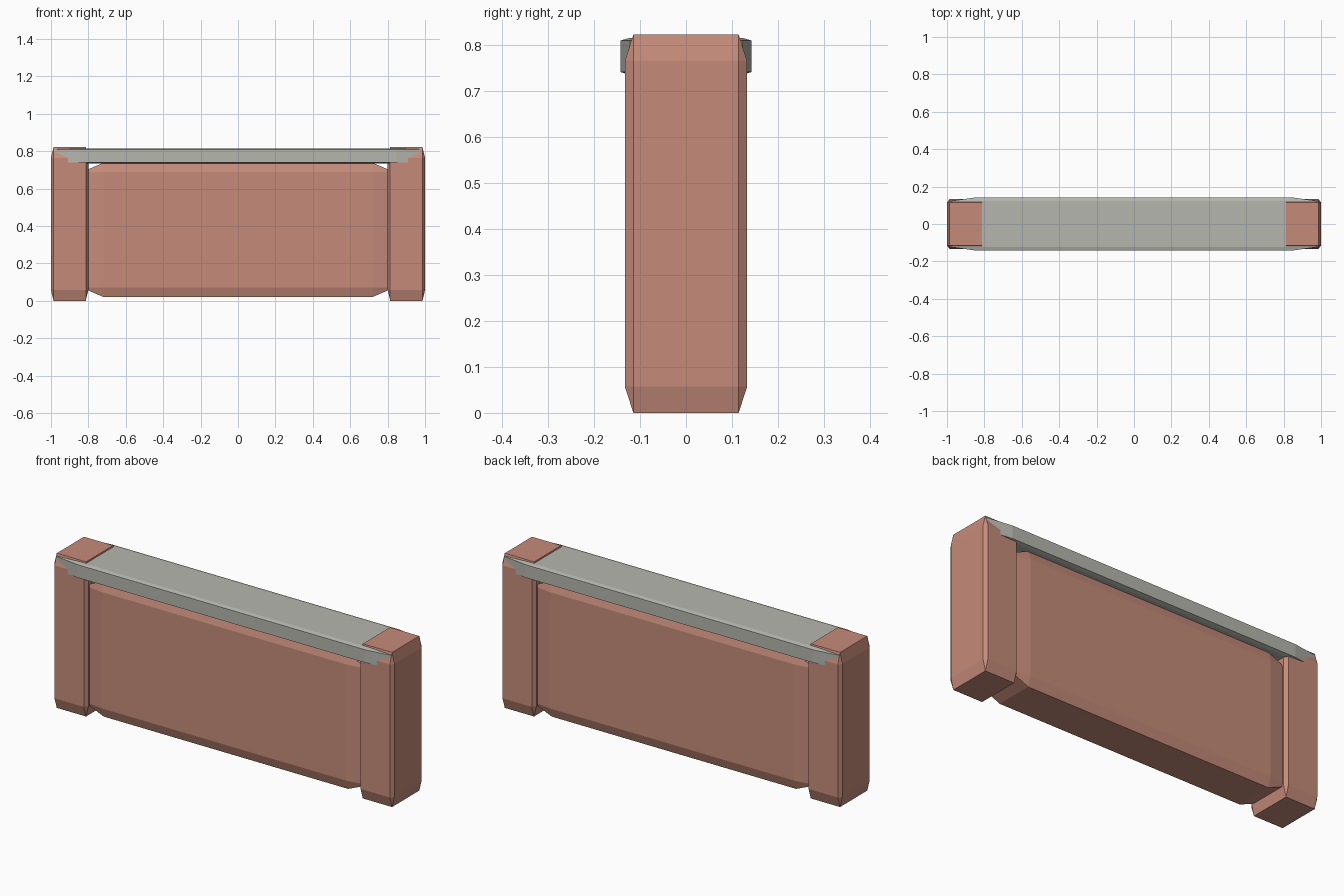
import bpy
import bmesh

cube = bpy.data.objects.get("Cube")
if cube:
    bpy.data.objects.remove(cube, do_unlink=True)


def make_material(name, rgb):
    mat = bpy.data.materials.new(name)
    mat.use_nodes = True
    colour = (*rgb, 1.0)
    mat.diffuse_color = colour
    mat.node_tree.nodes["Principled BSDF"].inputs["Base Color"].default_value = colour
    return mat


def chamfered_block(name, low, high, mat, chamfer=0.07):
    """Unit cube with chamfered edges, stretched so the chamfer follows its size."""
    bm = bmesh.new()
    bmesh.ops.create_cube(bm, size=1.0)
    bmesh.ops.bevel(bm, geom=bm.edges[:], offset=chamfer, offset_type='OFFSET',
                    segments=1, profile=0.5, affect='EDGES')
    for v in bm.verts:
        v.co = [a + (c + 0.5) * (b - a) for a, b, c in zip(low, high, v.co)]
    bmesh.ops.recalc_face_normals(bm, faces=bm.faces[:])
    mesh = bpy.data.meshes.new(name)
    bm.to_mesh(mesh)
    bm.free()
    mesh.materials.append(mat)
    obj = bpy.data.objects.new(name, mesh)
    bpy.context.collection.objects.link(obj)
    return obj


brick = make_material("brick_red", (0.56, 0.26, 0.195))
stone = make_material("stone_grey", (0.47, 0.47, 0.43))

# End posts
chamfered_block("left_post", (0.8, -0.133, 0), (1.0, 0.133, 0.822), brick)
chamfered_block("right_post", (-1.0, -0.133, 0), (-0.8, 0.133, 0.822), brick)

# Wall panel, its ends sunk into the posts
chamfered_block("wall_panel", (-0.836, -0.118, 0.02), (0.836, 0.118, 0.738), brick)

# Coping slab running through both posts
chamfered_block("coping_slab", (-0.985, -0.142, 0.735), (0.985, 0.142, 0.815), stone)
